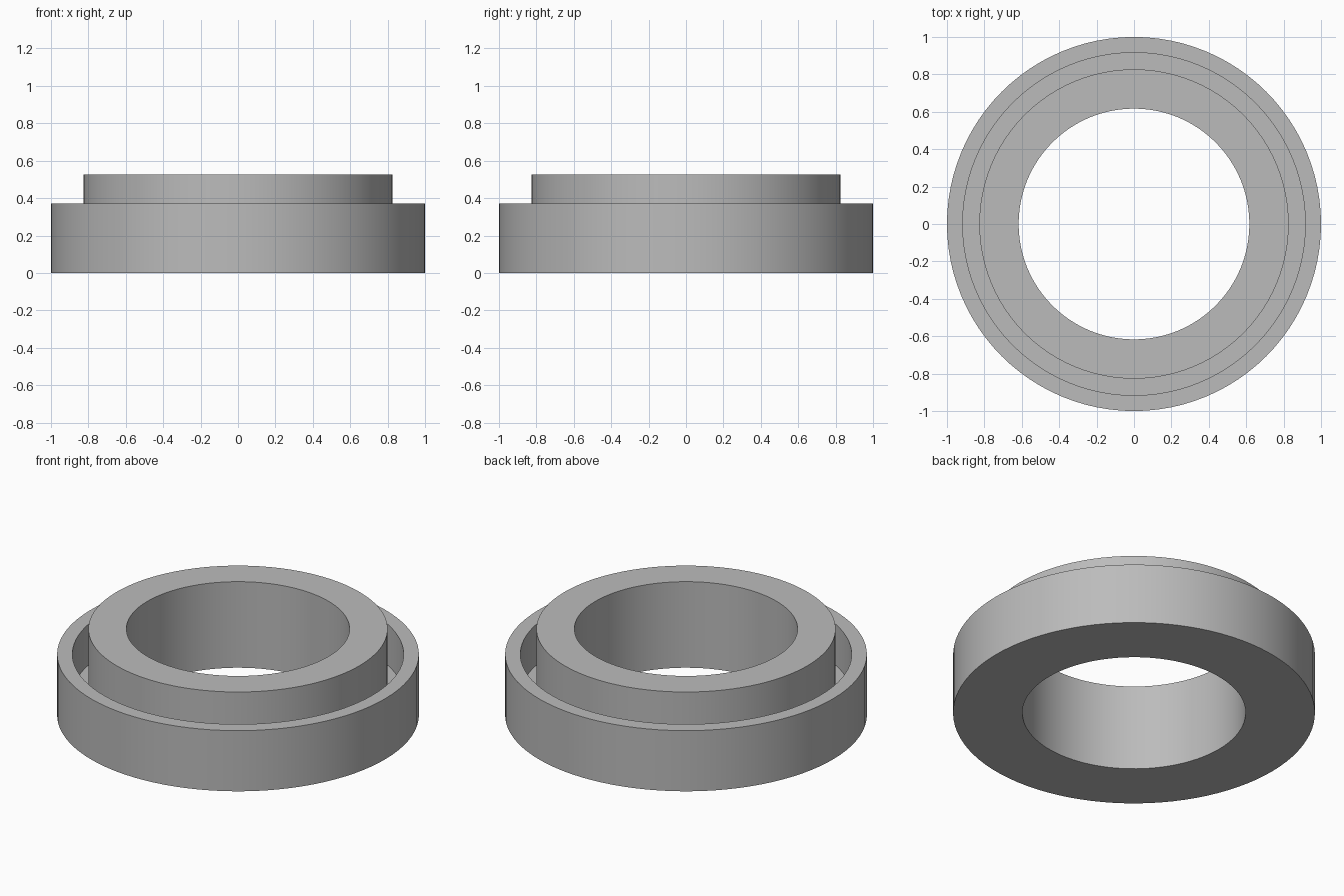
import bpy
import bmesh
import math

cube = bpy.data.objects.get("Cube")
if cube:
    bpy.data.objects.remove(cube, do_unlink=True)

SIDES = 96

# Plain grey finish
grey = bpy.data.materials.new("plain grey")
grey.use_nodes = True
colour = (0.5, 0.5, 0.5, 1)
grey.diffuse_color = colour
grey.node_tree.nodes["Principled BSDF"].inputs["Base Color"].default_value = colour


def revolve(name, profile, material):
    """Sweep a closed (radius, height) profile around the z axis."""
    bm = bmesh.new()
    rings = []
    for i in range(SIDES):
        a = math.tau * i / SIDES
        rings.append([bm.verts.new((r * math.cos(a), r * math.sin(a), z))
                      for r, z in profile])
    n = len(profile)
    for i, ring in enumerate(rings):
        after = rings[(i + 1) % SIDES]
        for j in range(n):
            k = (j + 1) % n
            bm.faces.new((ring[j], after[j], after[k], ring[k]))
    bmesh.ops.recalc_face_normals(bm, faces=bm.faces)
    mesh = bpy.data.meshes.new(name)
    bm.to_mesh(mesh)
    bm.free()
    mesh.materials.append(material)
    obj = bpy.data.objects.new(name, mesh)
    bpy.context.collection.objects.link(obj)
    bpy.ops.object.select_all(action="DESELECT")
    obj.select_set(True)
    bpy.context.view_layer.objects.active = obj
    bpy.ops.object.shade_smooth_by_angle(angle=math.radians(30))
    return obj


# Ring with a raised inner collar and a deep groove inside the outer wall
BORE, COLLAR, GROOVE, OUTER = 0.617, 0.827, 0.916, 1.0
FLOOR, RIM, TOP = 0.12, 0.37, 0.525
revolve("grooved_ring", [
    (BORE, 0), (OUTER, 0), (OUTER, RIM), (GROOVE, RIM),
    (GROOVE, FLOOR), (COLLAR, FLOOR), (COLLAR, TOP), (BORE, TOP),
], grey)
